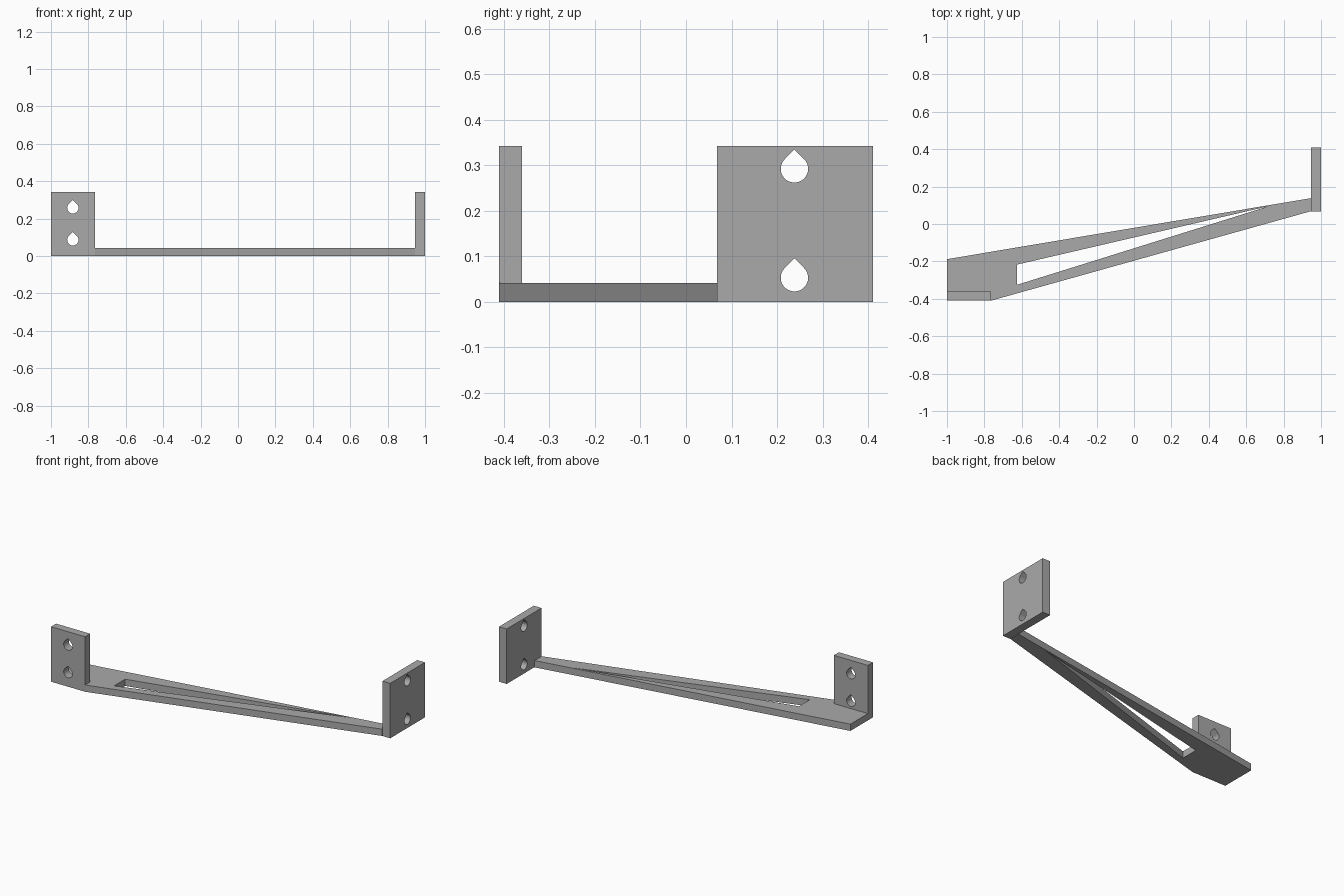
import bpy
from math import sin, cos, pi, sqrt
from mathutils import Matrix

cube = bpy.data.objects.get("Cube")
if cube:
    bpy.data.objects.remove(cube, do_unlink=True)

grey = bpy.data.materials.new("plain_grey")
grey.use_nodes = True
colour = (0.4, 0.4, 0.4, 1)
grey.diffuse_color = colour
grey.node_tree.nodes["Principled BSDF"].inputs["Base Color"].default_value = colour

# Axes (across, up, through) used to stand a flat outline up in space
FLAT = ((1, 0, 0), (0, 1, 0), (0, 0, 1))
FACING_FRONT = ((1, 0, 0), (0, 0, 1), (0, -1, 0))
FACING_SIDE = ((0, 1, 0), (0, 0, 1), (1, 0, 0))


def rect(a0, a1, b0, b1):
    return [(a0, b0), (a1, b0), (a1, b1), (a0, b1)]


def teardrop(a, b, r=0.03, n=36):
    """Round hole whose top quarter closes to a 90 degree point."""
    arc = [pi * 0.75 + 1.5 * pi * i / n for i in range(n + 1)]
    return [(a + r * cos(t), b + r * sin(t)) for t in arc] + [(a, b + r * sqrt(2))]


def panel(name, outlines, thickness, axes, centre):
    """Extrude an outline with holes into a solid sheet."""
    curve = bpy.data.curves.new(name, "CURVE")
    curve.dimensions = "2D"
    curve.fill_mode = "BOTH"
    curve.extrude = thickness / 2
    for points in outlines:
        spline = curve.splines.new("POLY")
        spline.points.add(len(points) - 1)
        for p, (a, b) in zip(spline.points, points):
            p.co = (a, b, 0, 1)
        spline.use_cyclic_u = True
    obj = bpy.data.objects.new(name, curve)
    bpy.context.collection.objects.link(obj)
    bpy.ops.object.select_all(action="DESELECT")
    obj.select_set(True)
    bpy.context.view_layer.objects.active = obj
    bpy.ops.object.convert(target="MESH")
    obj = bpy.context.object
    obj.name = name
    turn = Matrix(axes).transposed().to_4x4()
    obj.data.transform(Matrix.Translation(centre) @ turn)
    obj.data.materials.clear()
    obj.data.materials.append(grey)
    obj.data.shade_flat()
    return obj


HEIGHT, ARM = 0.342, 0.042

# Slanted arm with a long tapering slot
arm = [(-1, -0.41), (-0.765, -0.41), (0.945, 0.068), (0.945, 0.138), (-1, -0.188)]
slot = [(-0.625, -0.325), (0.72, 0.095), (-0.625, -0.217)]
panel("arm", [arm, slot], ARM, FLAT, (0, 0, ARM / 2))

# Upright plate at the front right, standing on the arm
panel("front_plate",
      [rect(-1, -0.765, ARM, HEIGHT)] + [teardrop(-0.883, z) for z in (0.086, 0.257)],
      0.05, FACING_FRONT, (0, -0.385, 0))

# Upright plate at the left end
panel("end_plate",
      [rect(0.068, 0.41, 0, HEIGHT)] + [teardrop(0.238, z) for z in (0.053, 0.292)],
      0.053, FACING_SIDE, (0.9735, 0, 0))
